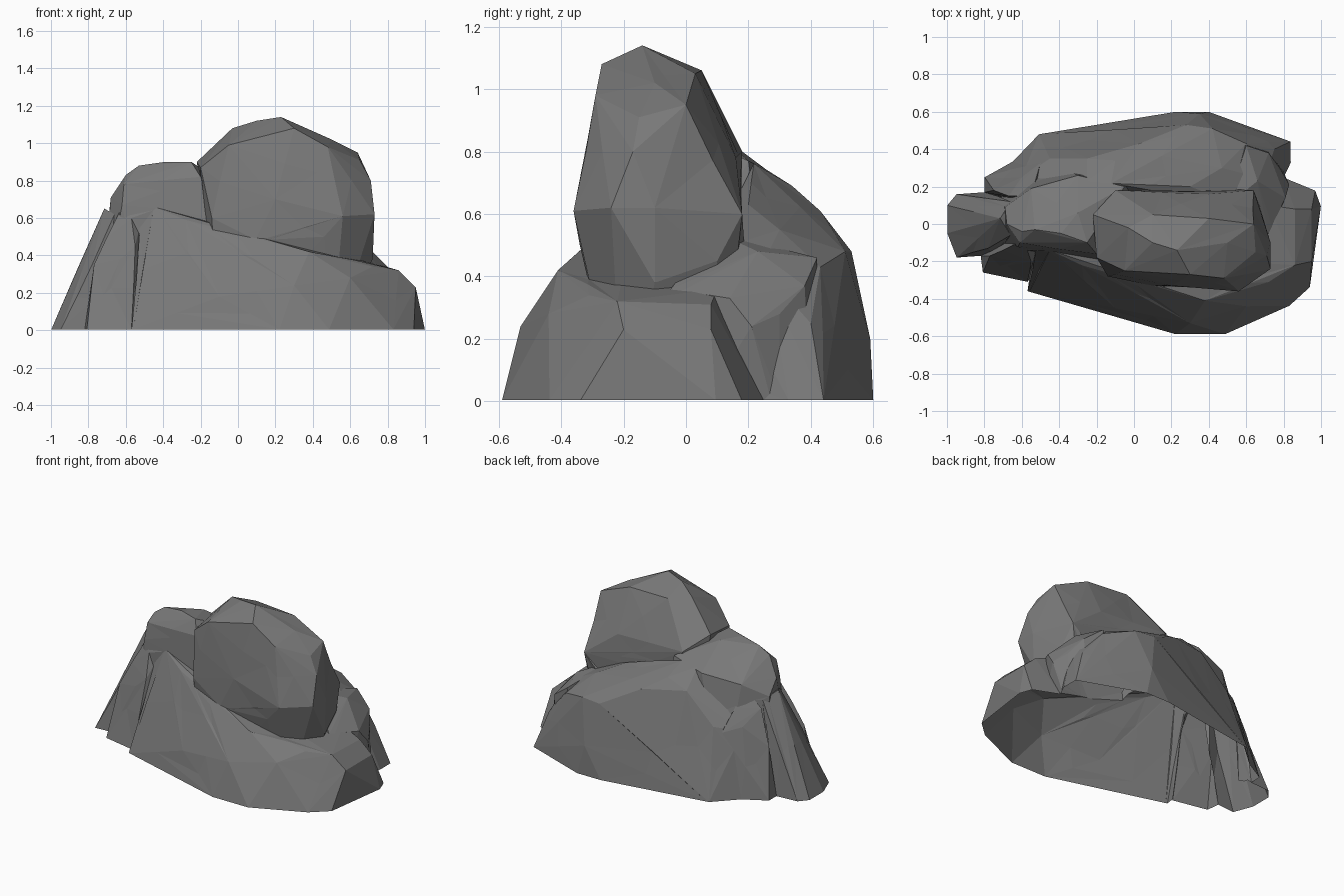
import bpy, bmesh, random

random.seed(4)
stone = bpy.data.materials.new("grey_stone")
stone.diffuse_color = (0.19, 0.19, 0.19, 1)


def chunk(name, foot, upper):
    """Convex boulder from a ground outline (x, y) and upper points (x, y, z)."""
    bm = bmesh.new()
    for x, y in foot:
        bm.verts.new((x, y, 0))
        bm.verts.new((x, y, -0.1))
    for p in upper:
        bm.verts.new(p)
    res = bmesh.ops.convex_hull(bm, input=bm.verts)
    junk = {g for g in res["geom_interior"] + res["geom_unused"]
            if isinstance(g, bmesh.types.BMVert)}
    bmesh.ops.delete(bm, geom=list(junk), context='VERTS')
    bmesh.ops.recalc_face_normals(bm, faces=bm.faces)
    me = bpy.data.meshes.new(name)
    bm.to_mesh(me)
    bm.free()
    ob = bpy.data.objects.new(name, me)
    bpy.context.collection.objects.link(ob)
    return ob


# broad front slope, ridge at left, low shelf at right
apron = chunk("front_slope",
    [(-.57, -.36), (-.15, -.46), (.22, -.59), (.4, -.57), (.49, -.59), (.6, -.51), (.83, -.44),
     (.94, -.34), (1, .1), (.97, .18), (.8, .25), (-.5, .1)],
    [(-.45, -.14, .66), (-.52, -.12, .61), (-.28, -.22, .59), (.02, -.33, .48), (.38, -.41, .42),
     (.3, -.53, .24), (.6, -.44, .28), (.72, -.31, .34), (.86, -.22, .32), (.95, -.2, .23),
     (.95, .08, .23), (.86, .08, .31), (.72, .1, .36), (-.4, .0, .6), (-.1, -.45, .18)])

# tall dome
dome = chunk("main_dome",
    [(-.1, -.2), (.5, -.2), (.5, .1), (-.1, .15)],
    [(-.03, -.02, 1.08), (.1, -.1, 1.12), (.23, -.14, 1.14), (.3, -.27, 1.08), (-.05, -.25, .99),
     (-.2, -.18, .87), (-.14, -.28, .6), (.2, -.33, .7), (.48, -.29, .98), (.5, -.1, 1.02),
     (.65, -.15, .91), (.71, -.17, .8), (.73, -.24, .62), (.73, -.1, .62), (.56, -.36, .61),
     (.46, -.34, .5), (.72, -.1, .38), (.6, -.24, .42), (.64, 0, .95), (.67, .1, .45),
     (.64, .18, .6), (.4, .16, .78), (.1, .05, 1.06), (.4, .03, 1.05), (-.1, .18, .8),
     (-.22, .05, .9), (.1, -.33, .48)])

# lower shoulder on the left
shoulder = chunk("left_shoulder",
    [(-.74, -.1), (-.72, .18), (-.5, .34), (.1, .3), (.1, -.2), (-.5, -.2)],
    [(-.39, -.05, .9), (-.25, -.1, .9), (-.3, .06, .89), (-.53, -.03, .88), (-.6, -.04, .83),
     (-.61, -.1, .78), (-.68, .0, .71), (-.62, -.12, .67), (-.52, -.09, .78), (-.2, -.16, .82),
     (-.69, .09, .62), (-.55, .19, .7), (-.3, .26, .74), (-.05, .2, .77), (-.1, -.2, .6)])

# back ledge behind the dome, crest towards the left
ledge = chunk("back_ledge",
    [(-.7, .28), (-.51, .48), (-.4, .45), (.22, .6), (.4, .6), (.62, .52), (.84, .44),
     (.84, .33), (.8, .25), (.4, 0), (-.5, 0)],
    [(-.12, .22, .77), (-.25, .23, .76), (-.1, .34, .69), (-.25, .35, .64), (.03, .43, .61),
     (.28, .53, .48), (.42, .51, .48), (.47, .3, .55), (.6, .43, .43), (.7, .24, .43),
     (.35, .59, .2), (-.45, .35, .45), (-.6, .25, .42), (.75, .4, .25), (.3, .2, .63),
     (.62, .08, .48)])

# saddle joining the right shelf to the back ledge
saddle = chunk("right_saddle",
    [(.5, -.1), (.5, .4), (.72, .4), (.79, .3), (.78, .22), (.75, 0)],
    [(.83, .21, .24), (.81, .14, .33), (.72, -.05, .36), (.71, .11, .38), (.66, .23, .48),
     (.6, .42, .46), (.72, .38, .37), (.5, .1, .54), (.78, .3, .28)])

# spurs fanning out to the left
spurs = [
    chunk("tip_spur",
        [(-1, -.05), (-1, .1), (-.95, .16), (-.8, .17), (-.95, -.18), (-.75, -.16), (-.5, 0)],
        [(-.93, .04, .14), (-.88, .0, .25), (-.78, .0, .38), (-.87, -.12, .2), (-.7, .0, .57),
         (-.715, .03, .65), (-.66, -.06, .62), (-.66, .12, .6), (-.76, .12, .36), (-.5, .05, .5),
         (-.78, -.13, .35)]),
    chunk("front_left_spur",
        [(-.81, -.26), (-.82, -.17), (-.57, -.31), (-.4, -.1), (-.6, 0)],
        [(-.77, -.17, .35), (-.7, -.14, .5), (-.63, -.2, .38), (-.57, -.14, .6), (-.5, -.05, .65),
         (-.55, -.2, .45), (-.62, -.1, .66)]),
    chunk("back_left_spur",
        [(-.8, .17), (-.8, .25), (-.7, .28), (-.62, .35), (-.4, .2), (-.5, .05)],
        [(-.75, .18, .33), (-.67, .15, .56), (-.6, .25, .45), (-.55, .15, .66), (-.5, .33, .42)]),
]

# weld all chunks into one shell
rock = apron
rock.name = "rock"
others = [dome, shoulder, ledge, saddle] + spurs
for o in others:
    m = rock.modifiers.new("join", 'BOOLEAN')
    m.operation, m.solver, m.object = 'UNION', 'EXACT', o
bpy.context.view_layer.update()
mesh = bpy.data.meshes.new_from_object(rock.evaluated_get(bpy.context.evaluated_depsgraph_get()))
rock.modifiers.clear()
for o in others:
    bpy.data.objects.remove(o)

# cut flat and open at the ground, then roughen the long facets slightly
bm = bmesh.new()
bm.from_mesh(mesh)
bmesh.ops.bisect_plane(bm, geom=bm.verts[:] + bm.edges[:] + bm.faces[:], dist=1e-5,
                       plane_co=(0, 0, .004), plane_no=(0, 0, 1), clear_inner=True)
bmesh.ops.remove_doubles(bm, verts=bm.verts, dist=.01)
bmesh.ops.triangulate(bm, faces=bm.faces)
long_edges = [e for e in bm.edges if e.calc_length() > .38 and not e.is_boundary]
new = bmesh.ops.subdivide_edges(bm, edges=long_edges, cuts=1)
bmesh.ops.triangulate(bm, faces=bm.faces)
bm.normal_update()
for v in [g for g in new["geom_inner"] if isinstance(g, bmesh.types.BMVert)]:
    v.co += v.normal * random.uniform(-.008, .006)
for f in bm.faces:
    f.smooth = False
    f.material_index = 0
bm.to_mesh(mesh)
bm.free()
mesh.materials.clear()
mesh.materials.append(stone)
rock.data = mesh
